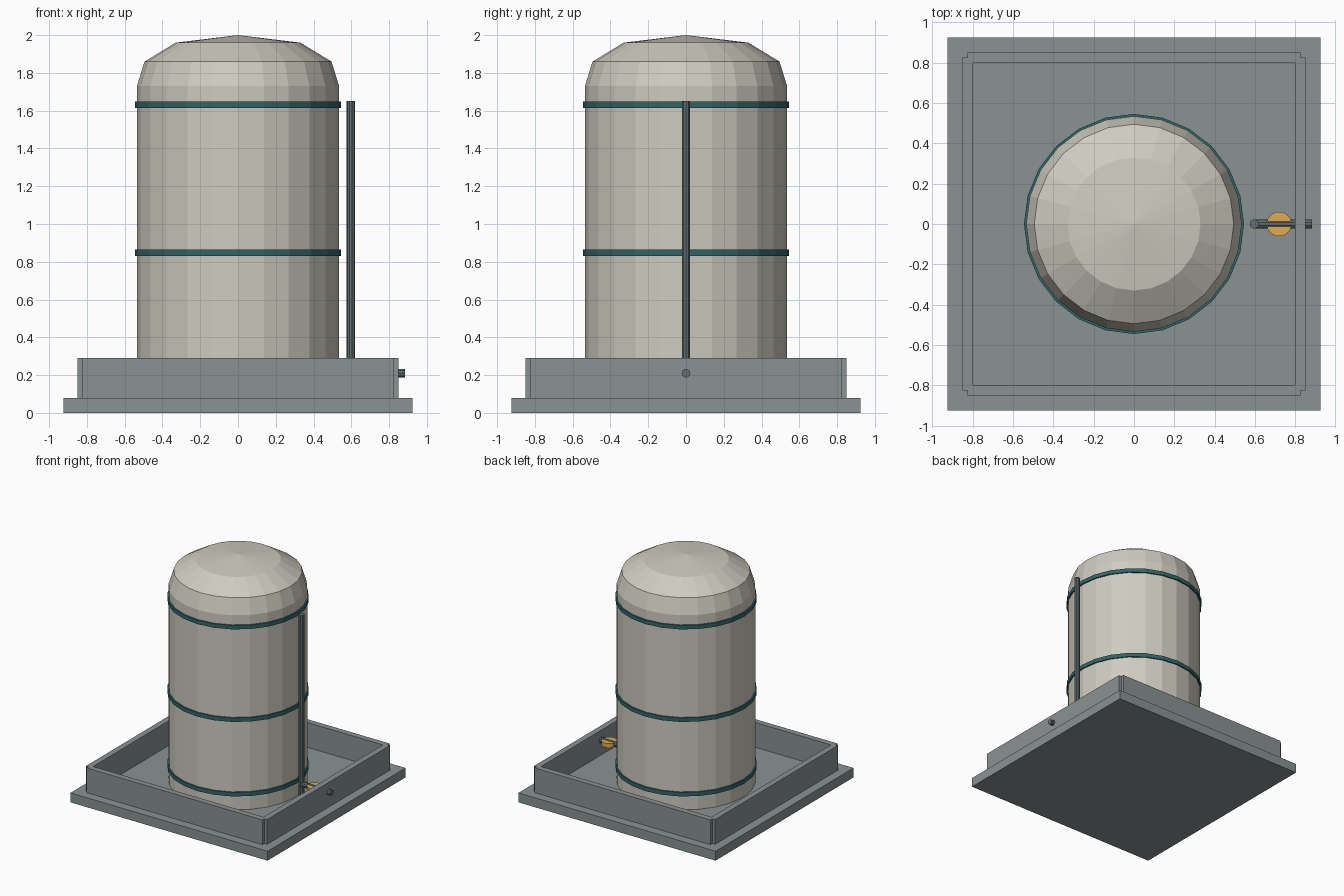
import bpy, bmesh
from math import cos, sin, pi
from mathutils import Vector

if "Cube" in bpy.data.objects:
    bpy.data.objects.remove(bpy.data.objects["Cube"])


def material(name, rgb):
    m = bpy.data.materials.new(name)
    m.diffuse_color = (*rgb, 1)
    m.use_nodes = True
    m.node_tree.nodes["Principled BSDF"].inputs["Base Color"].default_value = m.diffuse_color
    return m


CONCRETE = material("concrete", (0.25, 0.29, 0.29))
CREAM = material("cream_paint", (0.62, 0.60, 0.52))
TEAL = material("teal_band", (0.03, 0.13, 0.14))
STEEL = material("pipe_steel", (0.12, 0.16, 0.17))
YELLOW = material("valve_yellow", (0.75, 0.41, 0.08))


def finish(name, bm, mat):
    bmesh.ops.recalc_face_normals(bm, faces=bm.faces)
    me = bpy.data.meshes.new(name)
    bm.to_mesh(me)
    bm.free()
    me.materials.append(mat)
    ob = bpy.data.objects.new(name, me)
    bpy.context.collection.objects.link(ob)
    return ob


def box(name, lo, hi, mat):
    bm = bmesh.new()
    bmesh.ops.create_cube(bm, size=1)
    lo, hi = Vector(lo), Vector(hi)
    bmesh.ops.scale(bm, vec=hi - lo, verts=bm.verts)
    bmesh.ops.translate(bm, vec=(lo + hi) / 2, verts=bm.verts)
    return finish(name, bm, mat)


def lathe(name, profile, sides, mat, closed=False):
    """Revolve (radius, z) points about z; ends are capped, or joined if closed."""
    bm = bmesh.new()
    rings = []
    for r, z in profile:
        if r == 0:
            rings.append([bm.verts.new((0, 0, z))] * sides)
        else:
            rings.append([bm.verts.new((r * cos(2 * pi * i / sides), r * sin(2 * pi * i / sides), z))
                          for i in range(sides)])
    pairs = list(zip(rings, rings[1:]))
    if closed:
        pairs.append((rings[-1], rings[0]))
    for a, b in pairs:
        for i in range(sides):
            j = (i + 1) % sides
            bm.faces.new(list(dict.fromkeys((a[i], a[j], b[j], b[i]))))
    if not closed:
        for ring in (rings[0], rings[-1]):
            if ring[0] is not ring[1]:
                bm.faces.new(ring)
    return finish(name, bm, mat)


def rod(name, start, end, radius, sides, mat):
    start, end = Vector(start), Vector(end)
    ob = lathe(name, [(radius, 0), (radius, (end - start).length)], sides, mat)
    ob.rotation_euler = (end - start).to_track_quat('Z', 'Y').to_euler()
    ob.location = start
    return ob


# Footing slab
box("footing_slab", (-0.925, -0.925, 0), (0.925, 0.925, 0.08), CONCRETE)

# Containment walls, leaving small notches at the outer corners
for s, fb, lr in ((-1, "front", "left"), (1, "back", "right")):
    a, b = sorted((s * 0.80, s * 0.85))
    box(fb + "_wall", (-0.825, a, 0.08), (0.825, b, 0.29), CONCRETE)
    box(lr + "_wall", (a, -0.825, 0.08), (b, 0.825, 0.29), CONCRETE)

# Tank shell with faceted dome
lathe("tank_shell", [(0.535, 0.08), (0.535, 1.73), (0.495, 1.86), (0.33, 1.96), (0, 2.0)], 24, CREAM)

# Tank bands
for name, z in (("lower", 0.215), ("middle", 0.847), ("upper", 1.632)):
    h = 0.017
    lathe(name + "_band", [(0.53, z - h), (0.546, z - h), (0.546, z + h), (0.53, z + h)],
          24, TEAL, closed=True)

# Vertical fill pipe and outlet pipe through the right wall
rod("fill_pipe", (0.597, 0, 0.08), (0.597, 0, 1.65), 0.023, 10, STEEL)
rod("outlet_pipe", (0.59, 0, 0.21), (0.883, 0, 0.21), 0.023, 10, STEEL)

# Valve handwheel on the outlet pipe
rod("valve_wheel", (0.72, 0, 0.192), (0.72, 0, 0.228), 0.062, 14, YELLOW)
